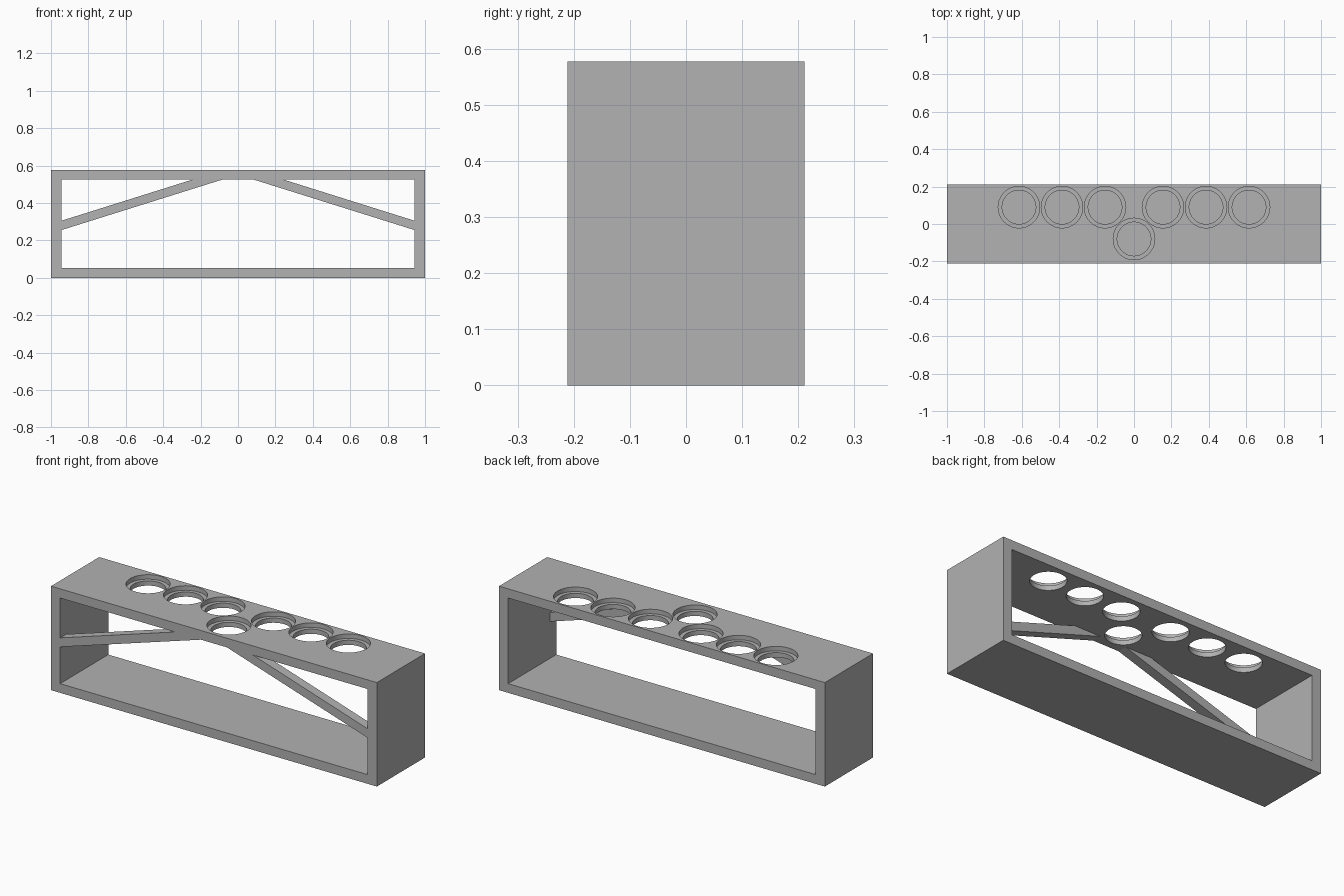
import bpy
import bmesh
import math

HALF_X, HALF_Y, HEIGHT = 1.0, 0.211, 0.577
WALL, SLAB = 0.056, 0.051
IN_X, IN_TOP = HALF_X - WALL, HEIGHT - SLAB
BRACE_DEPTH = 0.053

cube = bpy.data.objects.get("Cube")
if cube:
    bpy.data.objects.remove(cube, do_unlink=True)

grey = bpy.data.materials.new("plain_grey")
grey.use_nodes = True
grey.diffuse_color = (0.445, 0.445, 0.445, 1)
grey.node_tree.nodes["Principled BSDF"].inputs["Base Color"].default_value = grey.diffuse_color


def add_object(name, bm):
    bmesh.ops.recalc_face_normals(bm, faces=bm.faces)
    mesh = bpy.data.meshes.new(name)
    bm.to_mesh(mesh)
    bm.free()
    mesh.materials.append(grey)
    obj = bpy.data.objects.new(name, mesh)
    bpy.context.collection.objects.link(obj)
    return obj


def prism(bm, outline, y0, y1):
    """Extrude an xz outline from y0 to y1."""
    face = bm.faces.new([bm.verts.new((x, y0, z)) for x, z in outline])
    new = bmesh.ops.extrude_face_region(bm, geom=[face])["geom"]
    verts = [v for v in new if isinstance(v, bmesh.types.BMVert)]
    bmesh.ops.translate(bm, verts=verts, vec=(0, y1 - y0, 0))


def rect(half, z0, z1):
    return [(-half, z0), (half, z0), (half, z1), (-half, z1)]


def stepped_bore(bm, cx, cy, profile, sides=64):
    """Closed solid of revolution from (radius, z) pairs."""
    rings = []
    for r, z in profile:
        rings.append([bm.verts.new((cx + r * math.cos(math.tau * i / sides),
                                    cy + r * math.sin(math.tau * i / sides), z))
                      for i in range(sides)])
    for a, b in zip(rings, rings[1:]):
        for i in range(sides):
            j = (i + 1) % sides
            bm.faces.new((a[i], a[j], b[j], b[i]))
    bm.faces.new(rings[0])
    bm.faces.new(rings[-1])


# Rectangular frame, open front to back
bm = bmesh.new()
prism(bm, rect(HALF_X, 0, HEIGHT), -HALF_Y, HALF_Y)
frame = add_object("frame", bm)

bm = bmesh.new()
prism(bm, rect(IN_X, SLAB, IN_TOP), -HALF_Y - 0.1, HALF_Y + 0.1)
opening_cutter = add_object("opening_cutter", bm)

# Counterbored holes in the top: a row of six and one in front
centres = [(s * x, 0.09) for s in (-1, 1) for x in (0.155, 0.385, 0.615)]
centres.append((0, -0.08))
ledge = HEIGHT - 0.025
profile = [(0.09, IN_TOP - 0.05), (0.09, ledge), (0.111, ledge), (0.111, HEIGHT + 0.05)]
bm = bmesh.new()
for cx, cy in centres:
    stepped_bore(bm, cx, cy, profile)
hole_cutter = add_object("hole_cutter", bm)

# Cut the frame, then drop the cutters
for cutter in (opening_cutter, hole_cutter):
    mod = frame.modifiers.new(cutter.name, 'BOOLEAN')
    mod.operation = 'DIFFERENCE'
    mod.solver = 'EXACT'
    mod.object = cutter
bpy.context.view_layer.update()
cut = bpy.data.meshes.new_from_object(frame.evaluated_get(bpy.context.evaluated_depsgraph_get()))
frame.modifiers.clear()
frame.data = cut
for cutter in (opening_cutter, hole_cutter):
    bpy.data.objects.remove(cutter, do_unlink=True)

# Diagonal braces flush with the front
for name, s in (("left_brace", 1), ("right_brace", -1)):
    bm = bmesh.new()
    outline = [(0.08, IN_TOP), (IN_X, 0.255), (IN_X, 0.305), (0.24, IN_TOP)]
    prism(bm, [(s * x, z) for x, z in outline], -HALF_Y, -HALF_Y + BRACE_DEPTH)
    add_object(name, bm)

# Round bores, sharp edges elsewhere
bpy.ops.object.select_all(action='DESELECT')
frame.select_set(True)
bpy.context.view_layer.objects.active = frame
bpy.ops.object.shade_smooth_by_angle(angle=math.radians(30))
